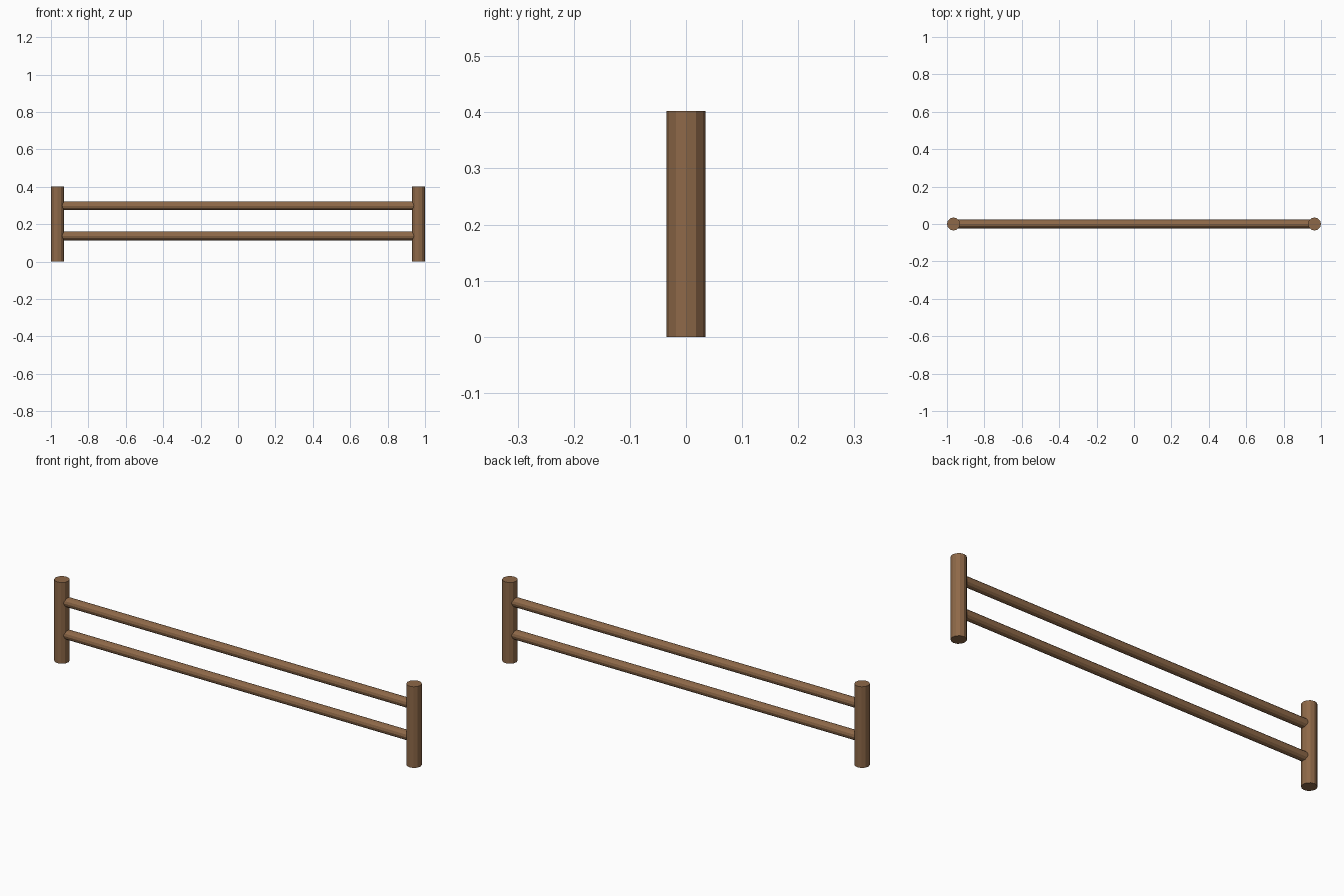
import bpy
import math

if "Cube" in bpy.data.objects:
    bpy.data.objects.remove(bpy.data.objects["Cube"])

wood = bpy.data.materials.new("brown_wood")
wood.diffuse_color = (0.27, 0.14, 0.065, 1)
wood.use_nodes = True
wood.node_tree.nodes["Principled BSDF"].inputs["Base Color"].default_value = wood.diffuse_color


def pole(name, radius, length, location, rotation=(0, 0, 0)):
    bpy.ops.mesh.primitive_cylinder_add(vertices=12, radius=radius, depth=length,
                                        location=location, rotation=rotation)
    obj = bpy.context.object
    obj.name = name
    obj.data.materials.append(wood)
    return obj


# upright end posts
for side, x in (("left", -0.965), ("right", 0.965)):
    pole(side + "_post", 0.035, 0.402, (x, 0, 0.201))

# horizontal rails, ends let into the posts
for level, z in (("lower", 0.137), ("upper", 0.298)):
    pole(level + "_rail", 0.023, 1.93, (0, 0, z), (0, math.pi / 2, 0))
